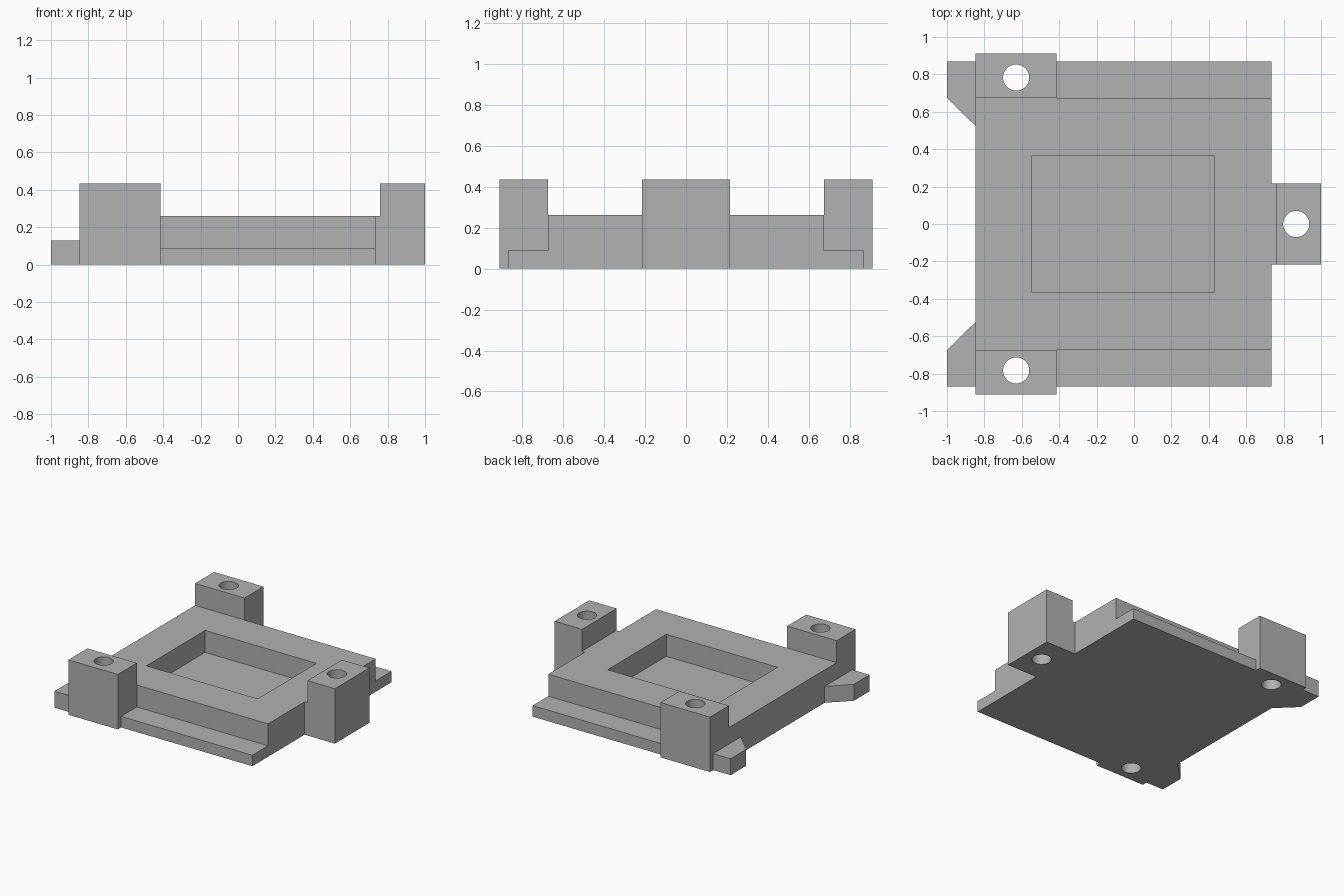
import bpy, bmesh, math
from mathutils import Vector

if "Cube" in bpy.data.objects:
    bpy.data.objects.remove(bpy.data.objects["Cube"], do_unlink=True)

# Single plain grey finish
GREY = (0.445, 0.445, 0.445, 1)
grey = bpy.data.materials.new("matte_grey")
grey.use_nodes = True
grey.diffuse_color = GREY
grey.node_tree.nodes["Principled BSDF"].inputs["Base Color"].default_value = GREY

# Main heights
FLANGE, EAR, BODY, POST = 0.087, 0.13, 0.261, 0.435
HOLE_RADIUS = 0.07


def prism(name, outline, low, high, upright=False):
    """Extrude an outline along z, or an x-z profile along y when upright."""
    bm = bmesh.new()
    if upright:
        points, push = [(a, low, b) for a, b in outline], (0, high - low, 0)
    else:
        points, push = [(a, b, low) for a, b in outline], (0, 0, high - low)
    face = bm.faces.new([bm.verts.new(p) for p in points])
    top = bmesh.ops.extrude_face_region(bm, geom=[face])
    moved = [v for v in top["geom"] if isinstance(v, bmesh.types.BMVert)]
    bmesh.ops.translate(bm, verts=moved, vec=Vector(push))
    bmesh.ops.recalc_face_normals(bm, faces=bm.faces)
    mesh = bpy.data.meshes.new(name)
    bm.to_mesh(mesh)
    bm.free()
    obj = bpy.data.objects.new(name, mesh)
    mesh.materials.append(grey)
    bpy.context.collection.objects.link(obj)
    return obj


def rect(x0, x1, y0, y1):
    return [(x0, y0), (x1, y0), (x1, y1), (x0, y1)]


def circle(x, y, radius, sides=48):
    turns = [2 * math.pi * i / sides for i in range(sides)]
    return [(x + radius * math.cos(t), y + radius * math.sin(t)) for t in turns]


def cut(obj, cutter):
    """Subtract the cutter, apply the result and discard the cutter."""
    mod = obj.modifiers.new("cut", "BOOLEAN")
    mod.operation, mod.solver, mod.object = "DIFFERENCE", "EXACT", cutter
    bpy.ops.object.select_all(action="DESELECT")
    bpy.context.view_layer.objects.active = obj
    obj.select_set(True)
    bpy.ops.object.modifier_apply(modifier=mod.name)
    bpy.data.objects.remove(cutter, do_unlink=True)


def drill(obj, x, y):
    cut(obj, prism("drill", circle(x, y, HOLE_RADIUS), -0.1, POST + 0.1))
    bpy.ops.object.shade_smooth_by_angle(angle=math.radians(30))


# Body block with a rectangular pocket
body = prism("body", rect(-0.848, 0.735, -0.674, 0.674), 0, BODY)
cut(body, prism("pocket", rect(-0.545, 0.43, -0.367, 0.367), FLANGE, POST))

# Mirrored side parts: low flange, drilled post and chamfered ear
for side, s in (("right", -1), ("left", 1)):
    # Names follow the front (-y) and back (+y) edges
    edge = "front" if s < 0 else "back"
    prism(edge + "_flange", rect(-0.415, 0.735, s * 0.674, s * 0.87), 0, FLANGE)
    post = prism(edge + "_post", rect(-0.848, -0.415, s * 0.674, s * 0.911), 0, POST)
    drill(post, -0.63, s * 0.783)
    ear = [(-1, s * 0.87), (-1, s * 0.674), (-0.848, s * 0.525), (-0.848, s * 0.87)]
    prism(edge + "_ear", ear, 0, EAR)

# Stepped end post on the left side
step = [(0.735, 0), (1, 0), (1, POST), (0.76, POST), (0.76, BODY), (0.735, BODY)]
end_post = prism("end_post", step, -0.216, 0.216, upright=True)
drill(end_post, 0.867, 0)
